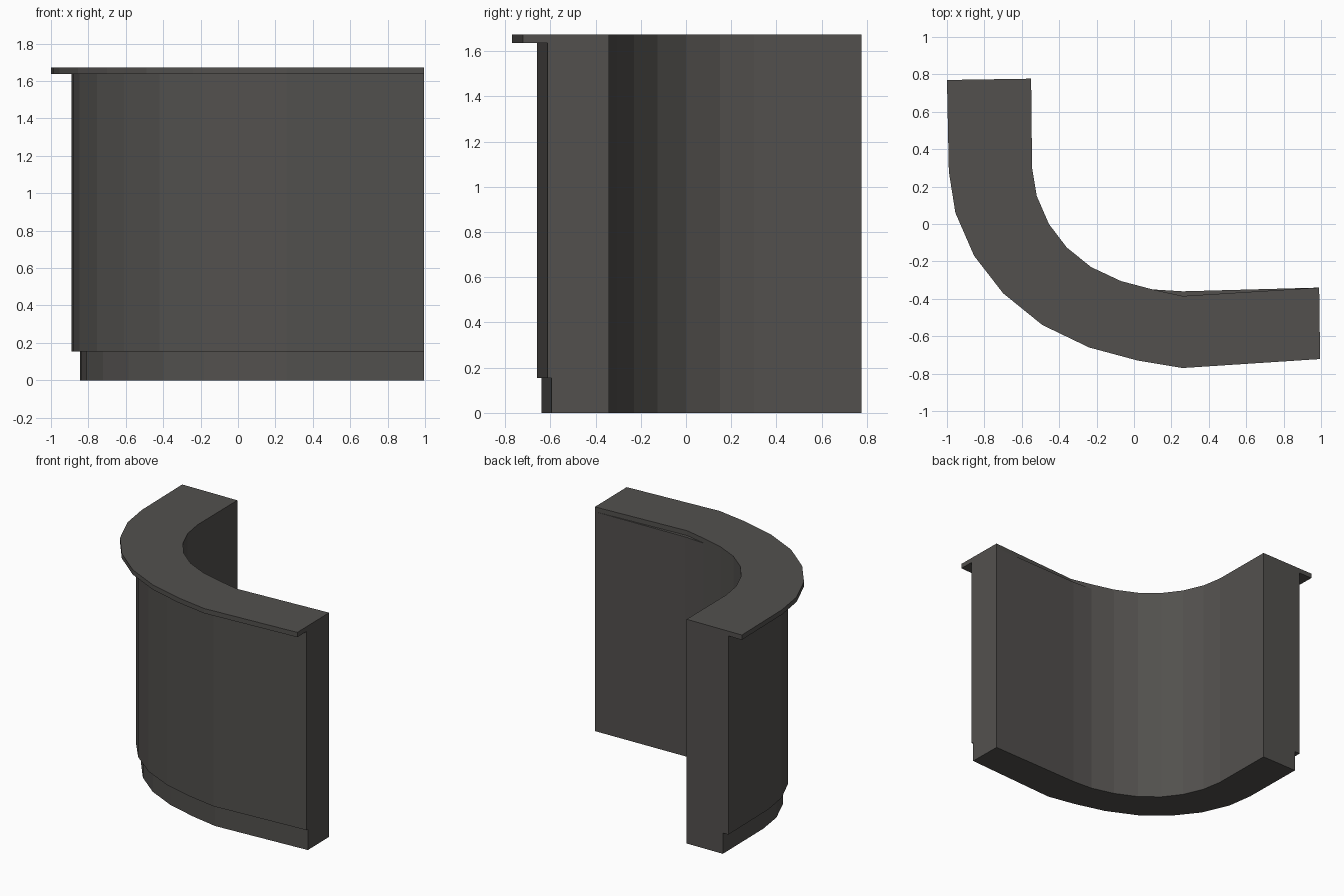
import bpy, bmesh
from mathutils import Vector

if "Cube" in bpy.data.objects:
    bpy.data.objects.remove(bpy.data.objects["Cube"])

# Plan curves of the counter, paired station by station from back left to right
outer = [Vector(p) for p in [(-1, .77), (-.99, .28), (-.955, .06), (-.855, -.17), (-.70, -.37),
                             (-.49, -.54), (-.24, -.66), (.02, -.73), (.26, -.77), (.995, -.722)]]
inner = [Vector(p) for p in [(-.55, .777), (-.545, .30), (-.52, .15), (-.455, 0), (-.36, -.125),
                             (-.23, -.23), (-.07, -.305), (.10, -.35), (.26, -.385), (.99, -.34)]]
# The body's inside face bulges slightly past the top near the right-hand bend
body_inner = [p.copy() for p in inner]
body_inner[8].y = -.36

mat = bpy.data.materials.new("dark_grey")
mat.diffuse_color = (.085, .081, .076, 1)
mat.use_nodes = True
mat.node_tree.nodes["Principled BSDF"].inputs["Base Color"].default_value = mat.diffuse_color


def inset(start, end):
    """Move the outer curve toward the inner one, distance varying along the path."""
    n = len(outer) - 1
    return [o + (i - o).normalized() * (start + (end - start) * k / n)
            for k, (o, i) in enumerate(zip(outer, inner))]


def curved_slab(name, front, back, z0, z1):
    """Sweep a rectangular section along the paired curves."""
    bm = bmesh.new()
    rings = [[bm.verts.new((p.x, p.y, z)) for p, z in ((f, z0), (f, z1), (b, z1), (b, z0))]
             for f, b in zip(front, back)]
    for r, s in zip(rings, rings[1:]):
        for k in range(4):
            j = (k + 1) % 4
            bm.faces.new((r[k], r[j], s[j], s[k]))
    bm.faces.new(rings[0])
    bm.faces.new(rings[-1])
    bmesh.ops.recalc_face_normals(bm, faces=bm.faces)
    mesh = bpy.data.meshes.new(name)
    bm.to_mesh(mesh)
    bm.free()
    mesh.materials.append(mat)
    bpy.context.collection.objects.link(bpy.data.objects.new(name, mesh))


# Recessed base, main wall and overhanging top
curved_slab("kick_base", inset(.155, .127), body_inner, 0, .155)
curved_slab("counter_body", inset(.11, .11), body_inner, .155, 1.637)
curved_slab("counter_top", outer, inner, 1.637, 1.673)
